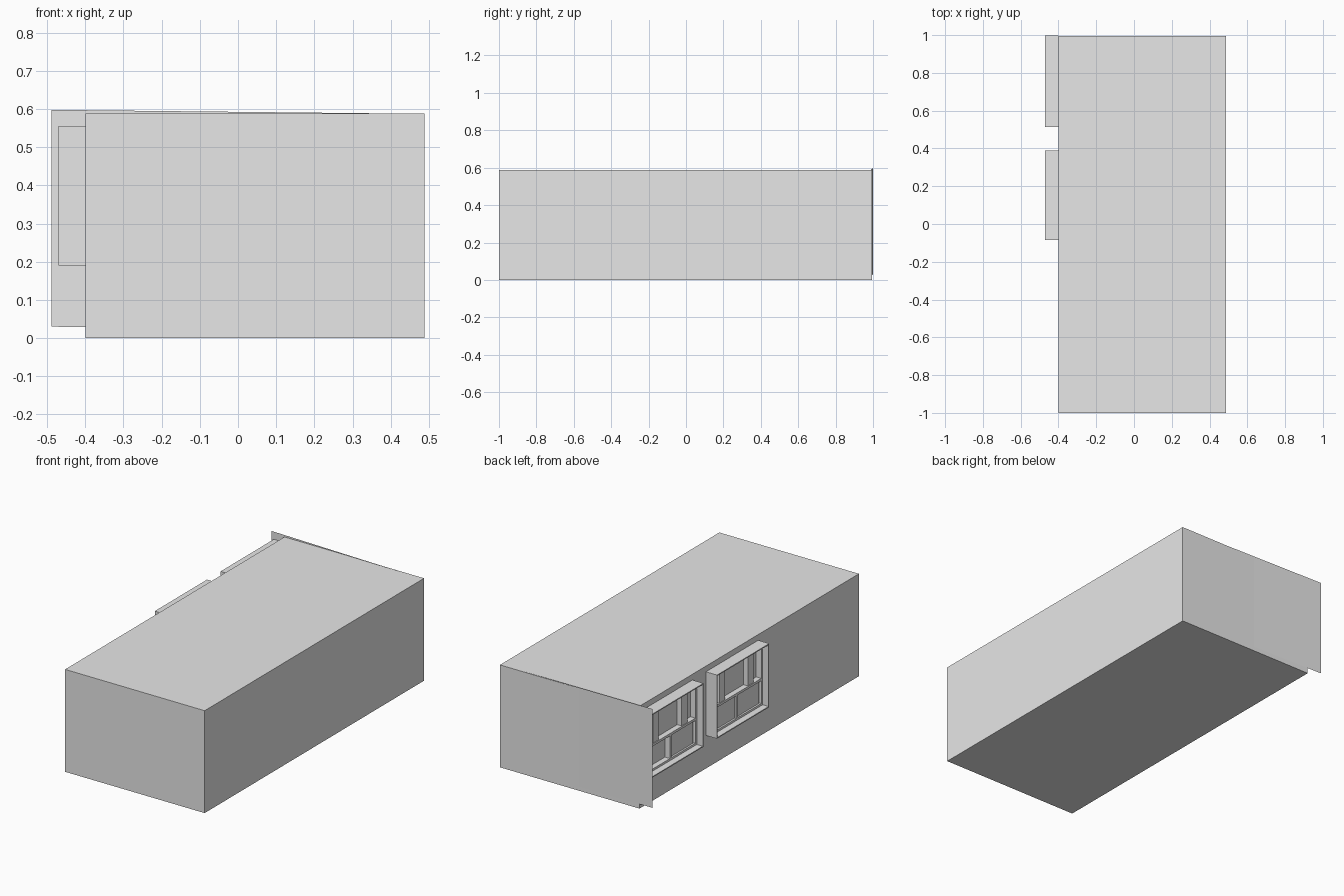
import bpy

cube = bpy.data.objects.get("Cube")
if cube:
    bpy.data.objects.remove(cube, do_unlink=True)

grey = bpy.data.materials.new("plain grey")
grey.use_nodes = True
grey.diffuse_color = (0.8, 0.8, 0.8, 1)
grey.node_tree.nodes["Principled BSDF"].inputs["Base Color"].default_value = (0.8, 0.8, 0.8, 1)

WALL, FRONT, SASH = -0.4, -0.47, -0.432   # wall plane, casing edge, sash face
LOW, HIGH, RAIL = 0.19, 0.556, 0.345      # window sill, head and middle rail


def mesh(name, verts, faces):
    data = bpy.data.meshes.new(name)
    data.from_pydata(verts, [], faces)
    data.materials.append(grey)
    obj = bpy.data.objects.new(name, data)
    bpy.context.collection.objects.link(obj)
    return obj


def box(name, x, y, z):
    """Block from three (low, high) ranges."""
    verts = [(a, b, c) for a in x for b in y for c in z]
    faces = [(0, 1, 3, 2), (4, 6, 7, 5), (0, 4, 5, 1),
             (2, 3, 7, 6), (0, 2, 6, 4), (1, 5, 7, 3)]
    return mesh(name, verts, faces)


def ring(name, x, y, z, t):
    """Rectangular frame of four bars around an opening facing -x."""
    box(name + "_sill", x, y, (z[0], z[0] + t))
    box(name + "_head", x, y, (z[1] - t, z[1]))
    inner = (z[0] + t, z[1] - t)
    box(name + "_front_side", x, (y[0], y[0] + t), inner)
    box(name + "_back_side", x, (y[1] - t, y[1]), inner)


def window(name, y0, y1, panes):
    mid = (y0 + y1) / 2
    # projecting casing with a slimmer sash set back inside it
    ring(name + "_casing", (FRONT, WALL), (y0, y1), (LOW, HIGH), 0.006)
    ring(name + "_sash", (SASH, WALL), (y0 + 0.006, y1 - 0.006),
         (LOW + 0.006, HIGH - 0.006), 0.012)
    box(name + "_rail", (SASH, WALL), (y0 + 0.018, y1 - 0.018), (RAIL - 0.007, RAIL + 0.007))
    box(name + "_mullion", (SASH, WALL), (mid - 0.008, mid + 0.008), (LOW + 0.018, RAIL - 0.007))
    # lower panes
    for side in panes:
        a, b = sorted((mid + side * 0.014, mid + side * 0.212))
        box(name + "_pane", (-0.424, -0.418), (a, b), (LOW + 0.02, RAIL - 0.01))
    # upright slats in the upper light
    for side in (-1, 1):
        c = mid + side * 0.13
        box(name + "_slat", (-0.428, WALL), (c - 0.026, c + 0.026), (RAIL + 0.007, HIGH - 0.018))


# main block
box("building_body", (WALL, 0.488), (-1, 0.994), (0, 0.589))

# thin end panel, slightly askew and wider than the block
mesh("end_panel",
     [(-0.488, 1.0, 0.03), (0.45, 0.988, 0.02), (0.45, 0.988, 0.588), (-0.488, 1.0, 0.598)],
     [(0, 3, 2, 1)])

window("middle_window", -0.085, 0.39, (-1, 1))
window("end_window", 0.513, 0.997, (-1,))
